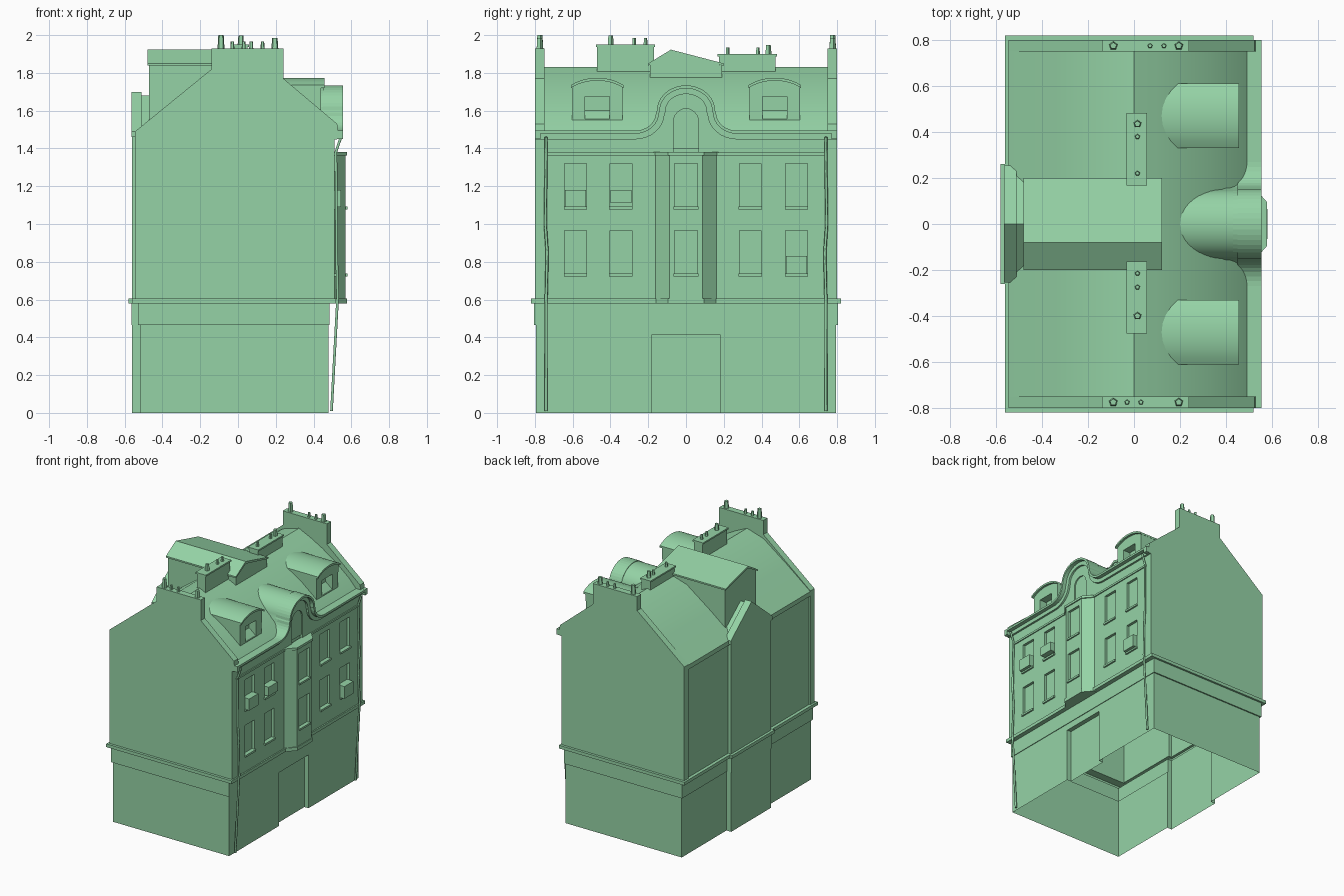
import bpy, bmesh, math

if "Cube" in bpy.data.objects:
    bpy.data.objects.remove(bpy.data.objects["Cube"], do_unlink=True)

COLOUR = (0.30, 0.65, 0.38, 1)
green = bpy.data.materials.new("soft_green")
green.use_nodes = True
green.diffuse_color = COLOUR
green.node_tree.nodes["Principled BSDF"].inputs["Base Color"].default_value = COLOUR


def finish(name, bm, smooth=False):
    bmesh.ops.recalc_face_normals(bm, faces=bm.faces[:])
    mesh = bpy.data.meshes.new(name)
    bm.to_mesh(mesh)
    bm.free()
    mesh.materials.append(green)
    ob = bpy.data.objects.new(name, mesh)
    bpy.context.collection.objects.link(ob)
    if smooth:
        activate(ob)
        bpy.ops.object.shade_smooth_by_angle(angle=math.radians(35))
    return ob


def activate(ob):
    bpy.ops.object.select_all(action='DESELECT')
    ob.select_set(True)
    bpy.context.view_layer.objects.active = ob


def add_prism(bm, pts, axis, a, b):
    """Extrude a 2D outline from a to b along an axis."""
    place = {'x': lambda p, t: (t, p[0], p[1]),
             'y': lambda p, t: (p[0], t, p[1]),
             'z': lambda p, t: (p[0], p[1], t)}[axis]
    ends = [[bm.verts.new(place(p, t)) for p in pts] for t in (a, b)]
    bm.faces.new(ends[0])
    bm.faces.new(ends[1][::-1])
    for i in range(len(pts)):
        j = (i + 1) % len(pts)
        bm.faces.new((ends[0][j], ends[0][i], ends[1][i], ends[1][j]))


def prism(name, pts, axis, a, b, smooth=False):
    bm = bmesh.new()
    add_prism(bm, pts, axis, a, b)
    return finish(name, bm, smooth)


def rect(u0, u1, v0, v1):
    return [(u0, v0), (u1, v0), (u1, v1), (u0, v1)]


def box(name, x0, x1, y0, y1, z0, z1):
    return prism(name, rect(x0, x1, y0, y1), 'z', z0, z1)


def arc(cy, cz, ry, rz, a0, a1, n):
    angles = [math.radians(a0 + (a1 - a0) * i / n) for i in range(n + 1)]
    return [(cy + ry * math.cos(t), cz + rz * math.sin(t)) for t in angles]


def cut(ob, outlines, x0, x1):
    """Recess outlines (y, z) into a part."""
    bm = bmesh.new()
    for pts in outlines:
        add_prism(bm, pts, 'x', x0, x1)
    cutter = finish("cutter", bm)
    cutter.hide_render = True
    mod = ob.modifiers.new("recess", 'BOOLEAN')
    mod.operation, mod.solver, mod.object = 'DIFFERENCE', 'EXACT', cutter
    activate(ob)
    bpy.ops.object.modifier_apply(modifier=mod.name)
    bpy.data.objects.remove(cutter, do_unlink=True)


# Hollow wall shell: stacked footprints with the rear stair tower, open below
def footprint(front, back, tower, y, ty):
    return [(front, -y), (front, y), (back, y), (back, ty),
            (tower, ty), (tower, -ty), (back, -ty), (back, -y)]


ground = footprint(.48, -.52, -.56, .795, .245)
fascia = footprint(.485, -.53, -.565, .805, .25)
cornice = footprint(.52, -.56, -.58, .82, .262)
upper = footprint(.49, -.535, -.56, .795, .245)
levels = [(ground, 0), (ground, .465), (fascia, .465), (fascia, .58),
          (cornice, .58), (cornice, .605), (upper, .605), (upper, 1.48)]
bm = bmesh.new()
rings = [[bm.verts.new((x, y, z)) for x, y in pts] for pts, z in levels]
for k in range(len(rings) - 1):
    for i in range(8):
        if k == 0 and i == 0:
            continue
        j = (i + 1) % 8
        bm.faces.new((rings[k][i], rings[k][j], rings[k + 1][j], rings[k + 1][i]))
finish("wall_shell", bm)

# Shopfront wall with a recessed entrance
bm = bmesh.new()
DOOR, HEAD = .18, .415
outer, inner = [[bm.verts.new((x, y, z)) for y, z in
                 [(-DOOR, 0), (-DOOR, HEAD), (DOOR, HEAD), (DOOR, 0)]] for x in (.48, .445)]
edge = [bm.verts.new((.48, y, z)) for y, z in [(-.795, 0), (-.795, .465), (.795, .465), (.795, 0)]]
for i in range(3):
    bm.faces.new((edge[i], edge[i + 1], outer[i + 1], outer[i]))
    bm.faces.new((outer[i], outer[i + 1], inner[i + 1], inner[i]))
bm.faces.new(inner)
finish("shopfront", bm)

# Facade with a swept central gable
half = ([(.8, 1.49), (.30, 1.49)] + arc(.27, 1.59, .115, .1, 270, 180, 8)
        + arc(0, 1.6, .15, .13, 0, 90, 10))
curve = half + [(-y, z) for y, z in half[-2::-1]]
facade = prism("facade", curve + [(-.8, .6), (.8, .6)], 'x', .43, .51)
WIN_ROWS = [(.735, .965), (1.09, 1.32)]
COLS = [-.585, -.345, .34, .585]
openings = [rect(c - .058, c + .058, a, b) for c in COLS for a, b in WIN_ROWS]
openings.append([(-.065, 1.34), (.065, 1.34)] + arc(0, 1.545, .065, .065, 0, 180, 12))
cut(facade, openings, .49, .6)
for c in COLS:
    for a, b in WIN_ROWS:
        box("window_sill", .49, .522, c - .062, c + .062, a - .012, a + .003)
for c, z, h in [(-.585, 1.09, .09), (-.345, 1.11, .07), (.585, .735, .095)]:
    box("window_unit", .48, .545, c - .056, c + .056, z, z + h)
box("string_course", .5, .518, -.75, .75, 1.363, 1.378)


# Mouldings that follow the facade top
def moulding(name, d0, d1, x0, x1):
    def offset(d):
        out = []
        for i, (y, z) in enumerate(curve):
            p, q = curve[max(i - 1, 0)], curve[min(i + 1, len(curve) - 1)]
            ty, tz = q[0] - p[0], q[1] - p[1]
            n = math.hypot(ty, tz)
            out.append((y + d * tz / n, z - d * ty / n))
        return out
    lo, hi = offset(d0), offset(d1)
    bm = bmesh.new()
    rows = [[bm.verts.new((x, *p)) for p in pts]
            for pts, x in ((lo, x0), (lo, x1), (hi, x1), (hi, x0))]
    for k in range(4):
        r, s = rows[k], rows[(k + 1) % 4]
        for i in range(len(r) - 1):
            bm.faces.new((r[i], r[i + 1], s[i + 1], s[i]))
    for i in (0, -1):
        bm.faces.new([r[i] for r in rows])
    finish(name, bm)


moulding("cornice_frieze", -.042, 0, .49, .525)
moulding("cornice_lip", -.012, .004, .45, .555)

# Swept roof running back from the central gable
mid = curve[1:-1]
prism("gable_roof", mid + [(-.30, 1.4), (.30, 1.4)], 'x', .1, .5, True)

# Bay window
def bay_outline(d):
    return [(.5, -.175 - d), (.57 + d, -.088 - d), (.57 + d, .088 + d), (.5, .175 + d)]


bay = prism("bay", bay_outline(0), 'z', .6, 1.37)
cut(bay, [rect(-.062, .062, a, b) for a, b in WIN_ROWS], .55, .7)
prism("bay_base", bay_outline(.006), 'z', .578, .605)
prism("bay_cap", bay_outline(.008), 'z', 1.362, 1.38)
for a, b in WIN_ROWS:
    box("bay_sill", .55, .58, -.066, .066, a - .012, a + .003)

# Main roof, gently convex
prism("main_roof", [(-.545, 1.45), (-.545, 1.485), (-.34, 1.645), (-.14, 1.79), (0, 1.832),
                    (.1, 1.785), (.2, 1.73), (.32, 1.65), (.43, 1.56), (.5, 1.485),
                    (.5, 1.45)], 'y', -.76, .76, True)


# Chimney pots
def pot(x, y, z, top, r):
    bm = bmesh.new()
    bmesh.ops.create_cone(bm, cap_ends=True, segments=5, radius1=r, radius2=r * .75, depth=top - z)
    bmesh.ops.translate(bm, verts=bm.verts, vec=(x, y, (z + top) / 2))
    finish("chimney_pot", bm)


# End walls with their chimneys and pots, and downpipes
gable = [(-.545, .6), (-.545, 1.49), (-.14, 1.82), (-.14, 1.93), (.24, 1.93), (.24, 1.77),
         (.525, 1.53), (.53, 1.49), (.51, 1.45), (.51, .6)]
for s, small in ((1, (.07, .13)), (-1, (-.03, .03))):
    prism("end_wall", gable, 'y', s * .75, s * .8)
    pot(-.09, s * .775, 1.92, 2.0, .02)
    pot(.195, s * .775, 1.92, 1.985, .02)
    for x in small:
        pot(x, s * .775, 1.92, 1.965, .012)
    box("cornice_end", .49, .555, s * .77, s * .8, 1.45, 1.495)
    path = bpy.data.curves.new("downpipe", 'CURVE')
    path.dimensions = '3D'
    path.bevel_depth, path.bevel_resolution, path.use_fill_caps = .008, 1, True
    pts = [(.495, .74, .01), (.528, .74, .62), (.522, .735, .85), (.522, .745, 1.0),
           (.518, .74, 1.38), (.545, .74, 1.46)]
    spline = path.splines.new('POLY')
    spline.points.add(len(pts) - 1)
    for p, (x, y, z) in zip(spline.points, pts):
        p.co = (x, s * y, z, 1)
    path.materials.append(green)
    bpy.context.collection.objects.link(bpy.data.objects.new("downpipe", path))

# Ridge chimneys
for y0, y1, top, pots in [(-.47, -.17, 1.95, (-.4, -.275, -.215)),
                          (.175, .475, 1.9, (.435, .38, .22))]:
    box("ridge_chimney", -.025, .05, y0, y1, 1.7, top - .01)
    box("chimney_cap", -.032, .057, y0 - .007, y1 + .007, top - .012, top)
    for i, y in enumerate(pots):
        pot(.015, y, top - .005, top + (.035 if i else .048), .012 if i else .018)

# Front dormers with bowed roofs
for c in (-.47, .47):
    top = arc(c, 1.64, .19, .125, 45, 135, 8)
    dormer = prism("dormer", [(c - .132, 1.45), (c + .132, 1.45)] + top, 'x', .1, .44)
    cut(dormer, [rect(c - .065, c + .065, 1.555, 1.675)], .38, .6)
    hood = arc(c, 1.64, .198, .134, 45, 135, 8)
    under = arc(c, 1.625, .198, .134, 135, 45, 8)
    prism("dormer_hood", hood + under, 'x', .1, .457, True)

# Rear stair head: box with an off-centre ridge
prism("stair_head", [(-.19, 1.4), (.19, 1.4), (.19, 1.84), (-.08, 1.91), (-.19, 1.845)],
      'x', -.47, .115)
prism("stair_head_roof", [(-.2, 1.838), (-.2, 1.85), (-.08, 1.923), (.2, 1.85), (.2, 1.838),
                          (-.08, 1.905)], 'x', -.48, .122)

# Rear tower gable and its coping
prism("tower_gable", [(-.225, 1.4), (.225, 1.4), (.225, 1.5), (0, 1.68), (-.225, 1.5)],
      'x', -.555, -.46)
prism("tower_coping", [(-.255, 1.46), (.255, 1.46), (.255, 1.49), (0, 1.7), (-.255, 1.49)],
      'x', -.565, -.51)
